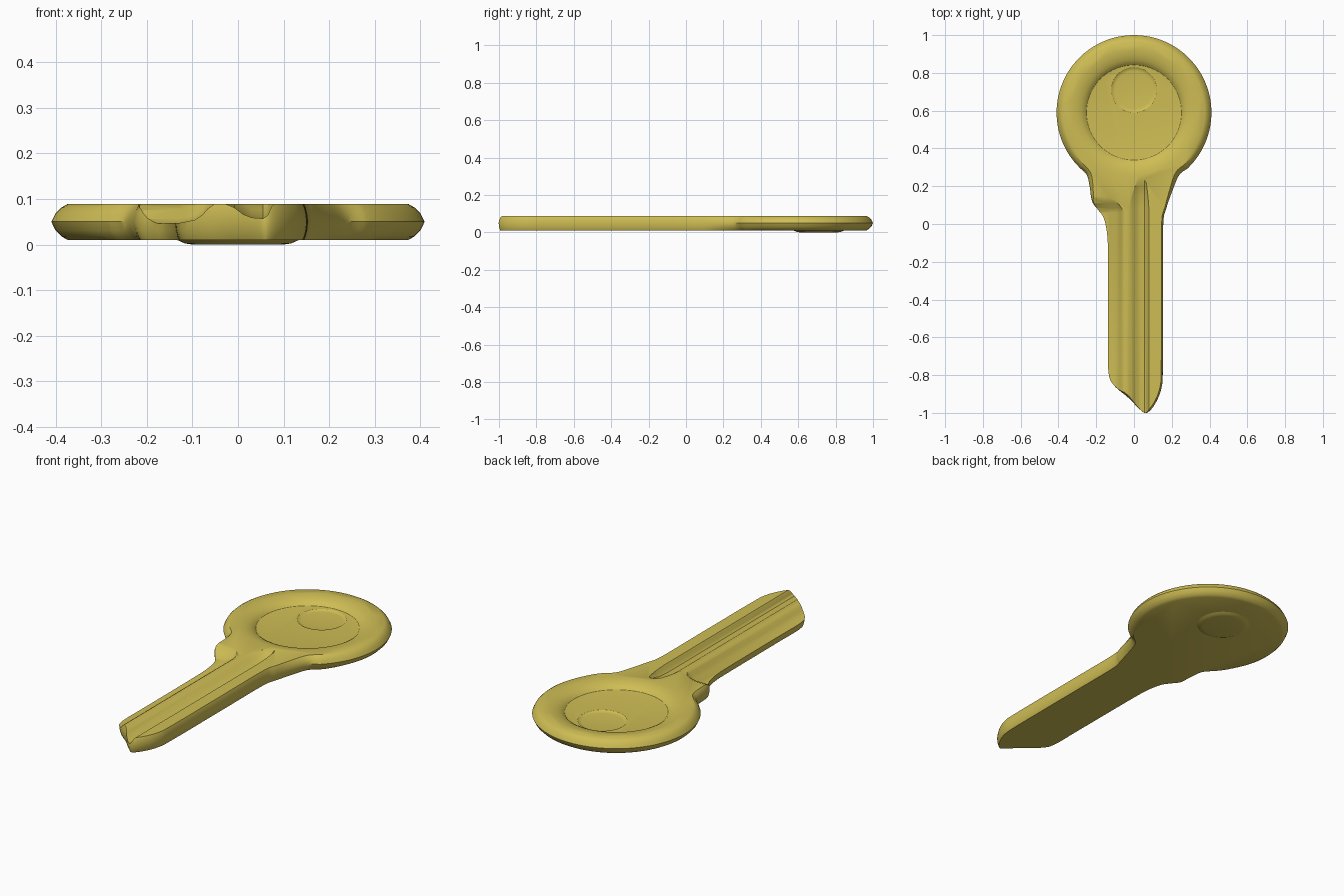
import bpy, bmesh, math
from mathutils import Vector

cube = bpy.data.objects.get("Cube")
if cube:
    bpy.data.objects.remove(cube)

brass = bpy.data.materials.new("brass")
brass.use_nodes = True
brass.diffuse_color = (0.62, 0.51, 0.09, 1)
brass.node_tree.nodes["Principled BSDF"].inputs["Base Color"].default_value = brass.diffuse_color

BOW = Vector((0, 0.59))
BADGE = Vector((0, 0.71))


def loft(name, rings):
    """Closed solid through rings of equal point count."""
    bm = bmesh.new()
    loops = [[bm.verts.new(p) for p in ring] for ring in rings]
    n = len(loops[0])
    for a, b in zip(loops, loops[1:]):
        for i in range(n):
            j = (i + 1) % n
            bm.faces.new((a[i], a[j], b[j], b[i]))
    bm.faces.new(loops[0][::-1])
    bm.faces.new(loops[-1])
    bmesh.ops.recalc_face_normals(bm, faces=bm.faces)
    mesh = bpy.data.meshes.new(name)
    bm.to_mesh(mesh)
    bm.free()
    mesh.materials.append(brass)
    obj = bpy.data.objects.new(name, mesh)
    bpy.context.collection.objects.link(obj)
    return obj


def turned(name, centre, profile, sides=96):
    """Round part from (radius, z) pairs."""
    angles = [math.tau * i / sides for i in range(sides)]
    return loft(name, [[(centre.x + r * math.cos(a), centre.y + r * math.sin(a), z)
                        for a in angles] for r, z in profile])


def smooth_path(points, steps=5):
    """Catmull-Rom samples between the inner points."""
    out = []
    for p0, p1, p2, p3 in zip(points, points[1:], points[2:], points[3:]):
        for k in range(steps):
            t = k / steps
            out.append(0.5 * (2 * p1 + (p2 - p0) * t + (2 * p0 - 5 * p1 + 4 * p2 - p3) * t * t
                              + (3 * p1 - p0 - 3 * p2 + p3) * t ** 3))
    return out


# Outline: round bow, then shoulder, blade and pointed tip
arc = [BOW + 0.41 * Vector((math.cos(math.radians(a)), math.sin(math.radians(a))))
       for a in range(-46, 227, 4)]
blade = [Vector(p) for p in [
    (-0.25, 0.26), (-0.235, 0.2), (-0.222, 0.12), (-0.19, 0.075), (-0.16, 0.03),
    (-0.142, -0.06), (-0.138, -0.2), (-0.137, -0.6), (-0.136, -0.78), (-0.11, -0.85),
    (-0.03, -0.92), (0.035, -0.985), (0.068, -1.0), (0.11, -0.955), (0.145, -0.87),
    (0.153, -0.75), (0.154, -0.3), (0.155, 0), (0.17, 0.08), (0.205, 0.18), (0.24, 0.26)]]
outline = arc + smooth_path([arc[-2], arc[-1]] + blade + [arc[0], arc[1]])

# Rounded edge: wide on the bow, tight on the blade
edge = [(0.036, 0.01), (0.022, 0.018), (0.009, 0.031), (0, 0.05),
        (0.009, 0.068), (0.022, 0.081), (0.036, 0.089)]
rings = []
for inset, z in edge:
    ring = []
    for i, p in enumerate(outline):
        d = (outline[(i + 1) % len(outline)] - outline[i - 1]).normalized()
        k = 0.25 + 0.75 * min(1, max(0, (p.y - 0.1) / 0.3))
        q = p + Vector((-d.y, d.x)) * inset * k
        ring.append((q.x, q.y, z))
    rings.append(ring)
key = loft("key_body", rings)

# Cutters for the dished bow, its badge and the blade grooves
dish = turned("dish_cutter", BOW, [(0.24, 0.056), (0.252, 0.058), (0.262, 0.068), (0.28, 0.078),
                                   (0.305, 0.085), (0.34, 0.0905), (0.34, 0.2)])
badge_recess = turned("badge_cutter", BADGE, [(0.1, 0.049), (0.113, 0.051), (0.122, 0.0575),
                                              (0.122, 0.07)])


def groove(name, section, stations):
    """Channel along y; each station gives y and how far the floor is raised."""
    return loft(name, [[(x, y, z + lift if z < 0.1 else 0.2) for x, z in section]
                       for y, lift in stations])


shelf = groove("shelf_cutter",
               [(-0.3, 0.2), (-0.3, 0.045), (-0.13, 0.047), (-0.095, 0.054), (-0.078, 0.065),
                (-0.066, 0.079), (-0.05, 0.09), (-0.05, 0.2)],
               [(-1.1, 0), (0.06, 0), (0.085, 0.01), (0.11, 0.03), (0.15, 0.046)])
channel = groove("channel_cutter",
                 [(-0.03, 0.2), (-0.03, 0.09), (-0.008, 0.081), (0.012, 0.066), (0.03, 0.059),
                  (0.055, 0.057), (0.065, 0.064), (0.073, 0.082), (0.08, 0.09), (0.08, 0.2)],
                 [(-1.1, 0), (0.08, 0), (0.15, 0.006), (0.2, 0.018), (0.24, 0.035)])

bpy.context.view_layer.objects.active = key
for cutter in (dish, badge_recess, shelf, channel):
    mod = key.modifiers.new(cutter.name, "BOOLEAN")
    mod.operation = "DIFFERENCE"
    mod.solver = "EXACT"
    mod.object = cutter
    bpy.ops.object.modifier_apply(modifier=mod.name)
    bpy.data.objects.remove(cutter)

# Low boss under the bow
boss = turned("underside_boss", BADGE, [(0.1, 0), (0.115, 0.002), (0.125, 0.006),
                                        (0.135, 0.0105), (0.135, 0.02)], 64)

for obj in (key, boss):
    bpy.ops.object.select_all(action="DESELECT")
    obj.select_set(True)
    bpy.context.view_layer.objects.active = obj
    bpy.ops.object.shade_smooth_by_angle(angle=math.radians(35))
